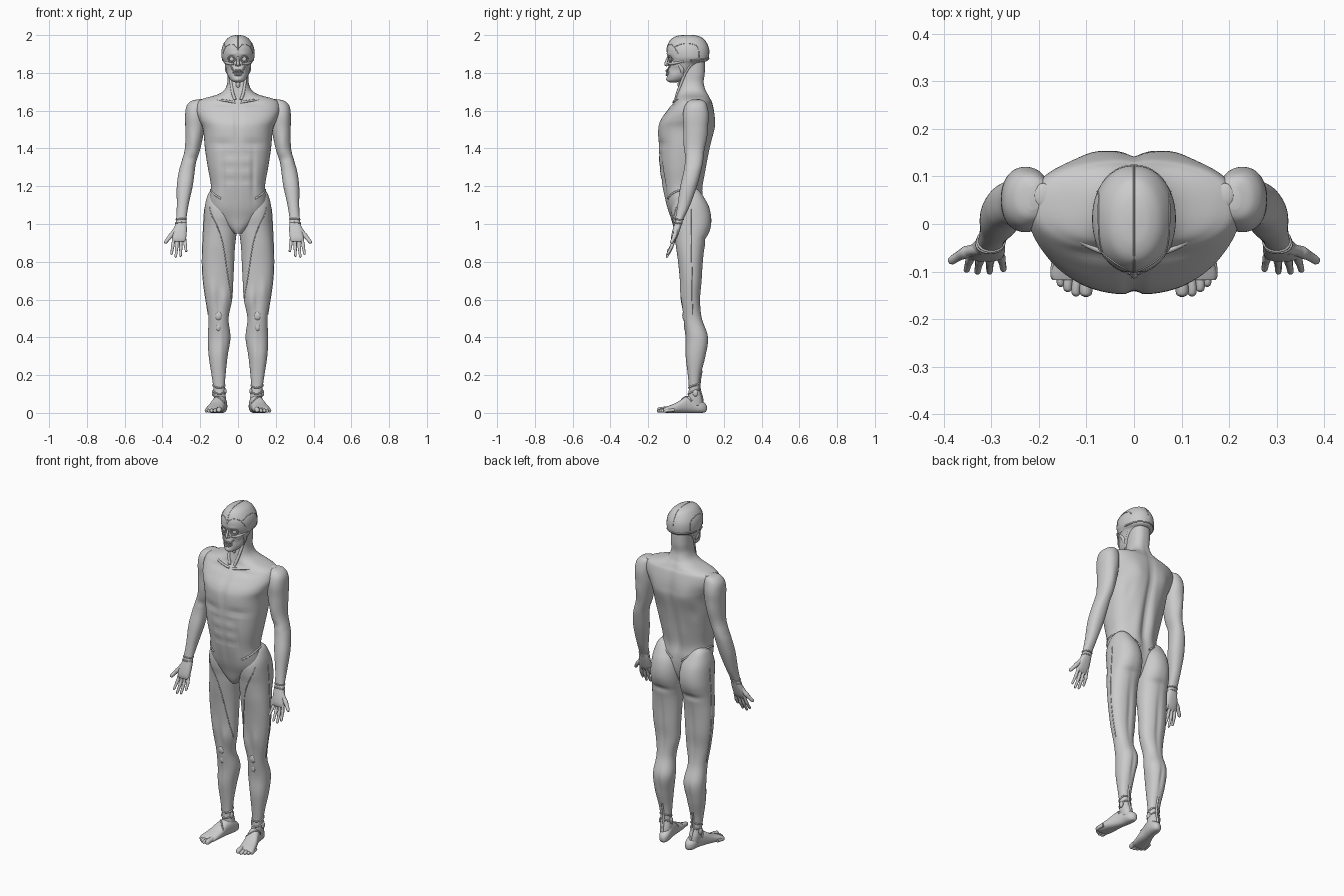
import bpy, bmesh
from math import sin, cos, pi, exp, copysign
from mathutils import Vector
from mathutils.bvhtree import BVHTree


def smooth_rows(rows, k):
    """Catmull-Rom interpolation of tuples."""
    out = []
    for i in range(len(rows) - 1):
        quad = [rows[max(i - 1, 0)], rows[i], rows[i + 1], rows[min(i + 2, len(rows) - 1)]]
        for j in range(k):
            t = j / k
            out.append([0.5 * (2 * b + (c - a) * t + (2 * a - 5 * b + 4 * c - d) * t * t
                               + (3 * b - a - 3 * c + d) * t ** 3) for a, b, c, d in zip(*quad)])
    return out + [list(rows[-1])]


def add_object(name, data, mirror):
    ob = bpy.data.objects.new(name, data)
    bpy.context.collection.objects.link(ob)
    if mirror:
        ob.modifiers.new("mirror", "MIRROR").use_clip = False
    return ob


def loft(name, rows, n=2.2, mirror=False, relief=(), along_y=False, seg=56, k=6):
    """Rows: (height, centre x, half width, near, far). Relief: (side, x, z, spread x, spread z, push)."""
    bm = bmesh.new()
    rings = []
    for z, cx, rx, lo, hi in smooth_rows(rows, k):
        ring = []
        for i in range(seg):
            a = 2 * pi * i / seg
            c, s = cos(a), sin(a)
            x = cx + rx * copysign(abs(c) ** (2 / n), c)
            y = (lo + hi) / 2 + (hi - lo) / 2 * copysign(abs(s) ** (2 / n), s)
            px = x if mirror else abs(x)
            y += sum(p * min(1, abs(s) * 2) * exp(-((px - x0) / sx) ** 2 - ((z - z0) / sz) ** 2)
                     for side, x0, z0, sx, sz, p in relief if side * s > 0)
            ring.append(bm.verts.new((x, z, y) if along_y else (x, y, z)))
        rings.append(ring)
    for r, q in zip(rings, rings[1:]):
        for i in range(seg):
            bm.faces.new((r[i - 1], r[i], q[i], q[i - 1]))
    bm.faces.new(rings[0])
    bm.faces.new(rings[-1])
    bmesh.ops.recalc_face_normals(bm, faces=bm.faces)
    tree = BVHTree.FromBMesh(bm)
    for f in bm.faces:
        f.smooth = True
    me = bpy.data.meshes.new(name)
    bm.to_mesh(me)
    bm.free()
    add_object(name, me, mirror)
    return tree


def tube(name, rows, mirror=True, k=5, cyclic=False):
    """Rows: (x, y, z, radius)."""
    cu = bpy.data.curves.new(name, "CURVE")
    cu.dimensions, cu.bevel_depth, cu.bevel_resolution, cu.use_fill_caps = "3D", 1.0, 2, True
    pts = smooth_rows(rows, k)
    sp = cu.splines.new("POLY")
    sp.points.add(len(pts) - 1)
    for p, r in zip(sp.points, pts):
        p.co, p.radius = (*r[:3], 1), max(r[3], 0.0005)
    sp.use_smooth, sp.use_cyclic_u = True, cyclic
    add_object(name, cu, mirror)


def strap(name, tree, pts, r, mirror=True, cyclic=False):
    """Thin band lying on a surface."""
    pts = smooth_rows(pts, 6)
    tube(name, [(*tree.find_nearest(Vector(p))[0], r) for p in pts], mirror, 1, cyclic)


def ball(name, at, size, mirror=True):
    bm = bmesh.new()
    bmesh.ops.create_uvsphere(bm, u_segments=20, v_segments=12, radius=1)
    for v in bm.verts:
        v.co = Vector(a + b * c for a, b, c in zip(at, v.co, size))
    for f in bm.faces:
        f.smooth = True
    me = bpy.data.meshes.new(name)
    bm.to_mesh(me)
    bm.free()
    add_object(name, me, mirror)


def circle(cx, cy, z, rx, ry, tilt=0, n=16):
    return [(cx + rx * cos(2 * pi * i / n), cy + ry * sin(2 * pi * i / n),
             z + tilt * sin(2 * pi * i / n)) for i in range(n + 1)]


# Torso and neck, with chest, abdomen, spine and shoulder blade relief
torso_relief = [(-1, 0, 1.52, .012, .09, .012), (-1, .085, 1.425, .06, .014, .009),
                (-1, 0, 1.24, .010, .14, .006), (-1, .08, 1.26, .012, .12, .008)]
torso_relief += [(-1, .04, z, .035, .008, .005) for z in (1.37, 1.30, 1.23)]
torso_relief += [(1, 0, 1.38, .018, .24, -.018), (1, .09, 1.53, .045, .07, .008),
                 (1, .05, 1.25, .03, .12, .010), (1, .12, 1.42, .02, .05, -.006),
                 (-1, .025, 1.70, .012, .06, -.005), (-1, .08, 1.635, .05, .012, .006)]
torso = loft("torso", [
    (1.87, 0, .055, -.03, .10), (1.80, 0, .055, -.03, .10), (1.75, 0, .056, -.035, .095),
    (1.71, 0, .072, -.04, .105), (1.685, 0, .11, -.045, .118), (1.665, 0, .18, -.05, .128),
    (1.645, 0, .215, -.065, .138), (1.60, 0, .222, -.10, .148), (1.55, 0, .205, -.135, .152),
    (1.50, 0, .185, -.148, .15), (1.40, 0, .175, -.145, .125), (1.30, 0, .16, -.14, .10),
    (1.20, 0, .143, -.125, .082), (1.13, 0, .15, -.11, .088), (1.08, 0, .145, -.097, .088),
    (1.03, 0, .11, -.08, .08), (.98, 0, .055, -.065, .06), (.95, 0, .02, -.05, .04)],
    n=2.35, relief=torso_relief, seg=96)

# Leg with buttock, thigh and calf relief
leg_relief = [(-1, .10, .58, .012, .07, .006), (-1, .07, .60, .02, .05, -.006),
              (-1, .135, .64, .02, .06, -.006), (1, .10, .70, .012, .16, -.007),
              (1, .10, .92, .06, .018, -.010), (1, .10, .34, .01, .07, -.006),
              (-1, .09, .35, .012, .12, -.004)]
leg = loft("leg", [
    (1.19, .115, .015, .0, .05), (1.17, .112, .04, -.03, .075), (1.13, .102, .066, -.06, .102),
    (1.09, .096, .08, -.075, .122), (1.04, .094, .086, -.075, .133), (.99, .095, .088, -.066, .132),
    (.94, .097, .088, -.06, .118), (.88, .102, .086, -.053, .10), (.80, .105, .085, -.042, .09),
    (.70, .105, .08, -.032, .084), (.60, .101, .07, -.025, .076), (.50, .103, .053, -.014, .085),
    (.40, .10, .06, .0, .118), (.30, .105, .05, .0, .104), (.20, .103, .037, .01, .078),
    (.13, .10, .03, .015, .072), (.08, .096, .032, .01, .085), (.04, .092, .03, .01, .09)],
    mirror=True, relief=leg_relief)

# Foot and toes
foot = loft("foot", [
    (.110, .083, .008, .015, .035), (.102, .084, .02, .004, .05), (.08, .087, .03, .0, .066),
    (.04, .092, .033, .0, .09), (0, .102, .036, .0, .086), (-.05, .115, .043, .0, .055),
    (-.10, .127, .046, .0, .034), (-.118, .129, .042, .003, .026)], mirror=True, along_y=True, n=2.4)
for i, (bx, tx, ty, r) in enumerate([(.098, .101, -.153, .014), (.117, .122, -.152, .010),
                                     (.133, .139, -.143, .010), (.148, .154, -.132, .009),
                                     (.162, .167, -.118, .009)]):
    tube(f"toe_{i + 1}", [(bx, ty + .055, r + .006, r), (tx, ty + .02, r + .003, r),
                          (tx, ty + .005, r, r * .85), (tx, ty, r, r * .3)])

# Kneecap, ankle bones and ankle bands
ball("kneecap", (.103, -.008, .515), (.02, .012, .025))
ball("knee_tendon", (.103, -.002, .455), (.013, .009, .022))
ball("outer_ankle", (.131, .05, .105), (.008, .014, .018))
ball("inner_ankle", (.069, .04, .115), (.008, .014, .018))
for i, z in enumerate((.145, .115)):
    strap(f"ankle_band_{i + 1}", leg, circle(.1, .045, z, .04, .045, .012), .0045)
strap("instep_band", foot, [(.13, .03, .06), (.11, -.01, .1), (.075, -.03, .05)], .004)
strap("heel_tendon", leg, [(.10, .1, .22), (.097, .09, .14), (.092, .1, .06)], .006)

# Thigh muscle seams
strap("thigh_outer_seam", leg, [(.19, .03, 1.08), (.2, .03, .85), (.17, .035, .52)], .0025)
strap("thigh_front_seam", leg, [(.16, -.06, 1.09), (.08, -.06, .9), (.04, .01, .6)], .0025)
strap("hip_crest", torso, [(.10, -.12, 1.13), (.15, -.03, 1.18), (.12, .09, 1.17), (.03, .1, 1.11)], .005)

# Arm
arm_relief = [(-1, .235, 1.43, .025, .06, -.007), (1, .24, 1.46, .025, .06, .006),
              (-1, .245, 1.345, .03, .02, .005)]
arm = loft("arm", [
    (1.658, .212, .012, .03, .08), (1.648, .217, .036, .01, .10), (1.62, .224, .05, -.008, .113),
    (1.57, .228, .052, -.017, .12), (1.50, .229, .05, -.012, .112), (1.40, .24, .041, -.005, .097),
    (1.33, .26, .039, -.006, .09), (1.28, .271, .042, -.012, .08), (1.20, .282, .042, -.03, .058),
    (1.10, .293, .031, -.045, .022), (1.03, .30, .027, -.056, -.012), (1.0, .303, .028, -.06, -.025)],
    mirror=True, relief=arm_relief)

# Hand, fingers and thumb
loft("palm", [
    (1.03, .30, .026, -.054, -.015), (1.0, .302, .03, -.062, -.022), (.965, .307, .036, -.072, -.033),
    (.93, .311, .037, -.079, -.046), (.91, .312, .032, -.078, -.058), (.905, .312, .02, -.073, -.064)],
    mirror=True, n=2.5, seg=32)
fingers = [("index", (.338, -.062, .93), (.353, -.100, .838)), ("middle", (.320, -.064, .925), (.330, -.104, .822)),
           ("ring", (.302, -.063, .925), (.304, -.104, .826)), ("little", (.284, -.058, .93), (.274, -.099, .852)),
           ("thumb", (.322, -.052, .98), (.388, -.080, .898))]
for name, a, b in fingers:
    a, b = Vector(a), Vector(b)
    r = .013 if name == "thumb" else .0095
    bend = Vector((0, .006, 0))
    tube(name + "_finger", [(*a.lerp(b, t), r * w) if t in (0, 1) else (*(a.lerp(b, t) + bend * sin(pi * t)), r * w)
                            for t, w in ((0, 1.1), (.35, .9), (.5, 1), (.7, .8), (.93, .7), (1, .25))])

# Wrist bands, collar bone and shoulder tip
for i, z in enumerate((1.025, 1.005)):
    strap(f"wrist_band_{i + 1}", arm, circle(.302, -.038, z, .04, .03, -.004), .004)
tube("collar_bone", [(.012, -.064, 1.642, .007), (.06, -.06, 1.652, .006), (.12, -.03, 1.658, .006),
                     (.185, .035, 1.657, .006)])
ball("shoulder_tip", (.19, .06, 1.654), (.022, .026, .008))
strap("neck_muscle", torso, [(.05, .03, 1.85), (.05, -.03, 1.76), (.015, -.06, 1.66)], .008)
ball("throat", (0, -.035, 1.74), (.012, .01, .02), False)

# Head
head_relief = [(-1, .034, 1.872, .017, .014, .016), (-1, .055, 1.815, .014, .02, .010),
               (-1, 0, 1.765, .02, .012, -.006), (-1, .0, 1.84, .012, .012, .006),
               (-1, .03, 1.90, .025, .008, -.004)]
head = loft("head", [
    (2.0, 0, .012, -.005, .03), (1.995, 0, .035, -.045, .062), (1.98, 0, .058, -.076, .092),
    (1.95, 0, .078, -.095, .113), (1.92, 0, .087, -.102, .122), (1.885, 0, .087, -.098, .122),
    (1.865, 0, .08, -.094, .115), (1.85, 0, .071, -.094, .08), (1.82, 0, .062, -.096, .05),
    (1.785, 0, .053, -.099, .03), (1.76, 0, .036, -.098, -.01), (1.75, 0, .015, -.085, -.05)],
    n=2.1, relief=head_relief, seg=96)

# Face parts
ball("eye", (.033, -.078, 1.872), (.013, .013, .013))
tube("eye_ring", [(.034 + .019 * cos(a * pi / 8), -.090 + .012 * abs(cos(a * pi / 8)) * (a < 4 or a > 12),
                   1.872 + .015 * sin(a * pi / 8), .0035) for a in range(17)], True, 2, True)
tube("nose", [(0, -.094, 1.885, .006), (0, -.102, 1.865, .007), (0, -.107, 1.845, .008),
              (0, -.100, 1.836, .003)], False)
ball("nostril", (.009, -.098, 1.842), (.006, .008, .006))
tube("cheek_bone", [(.022, -.092, 1.848, .006), (.05, -.07, 1.85, .008), (.069, -.03, 1.858, .006),
                    (.074, .0, 1.862, .004)])
tube("jaw_muscle", [(.06, -.04, 1.85, .009), (.056, -.02, 1.815, .012), (.045, -.025, 1.785, .006)])
tube("cheek_strand", [(.045, -.078, 1.848, .004), (.032, -.093, 1.825, .004), (.022, -.099, 1.808, .003)])
for name, z in (("upper_lip", 1.812), ("lower_lip", 1.789)):
    tube(name, [(.027, -.088, 1.80, .003), (.014, -.101, z, .004), (0, -.105, z, .0045)])
for i in range(4):
    for row, z in (("upper", 1.805), ("lower", 1.796)):
        ball(f"{row}_tooth_{i + 1}", (.003 + .006 * i, -.102 + .0004 * i * i * 2, z), (.003, .003, .005))

# Skull seams
strap("crown_seam", head, [(0, -.11, 1.92), (0, -.09, 1.97), (0, .01, 2.01), (0, .1, 1.98), (0, .13, 1.9)],
      .0018, False)
strap("temple_seam", head, [(.005, -.11, 1.935), (.03, -.1, 1.955), (.06, -.07, 1.945), (.08, -.04, 1.90)], .002)
strap("side_seam", head, [(.07, -.06, 1.94), (.08, .0, 1.96), (.075, .06, 1.94), (.08, .07, 1.88)], .002)
strap("skull_base_ridge", head, [(.082, .02, 1.868), (.06, .1, 1.872), (.0, .13, 1.875)], .004)
